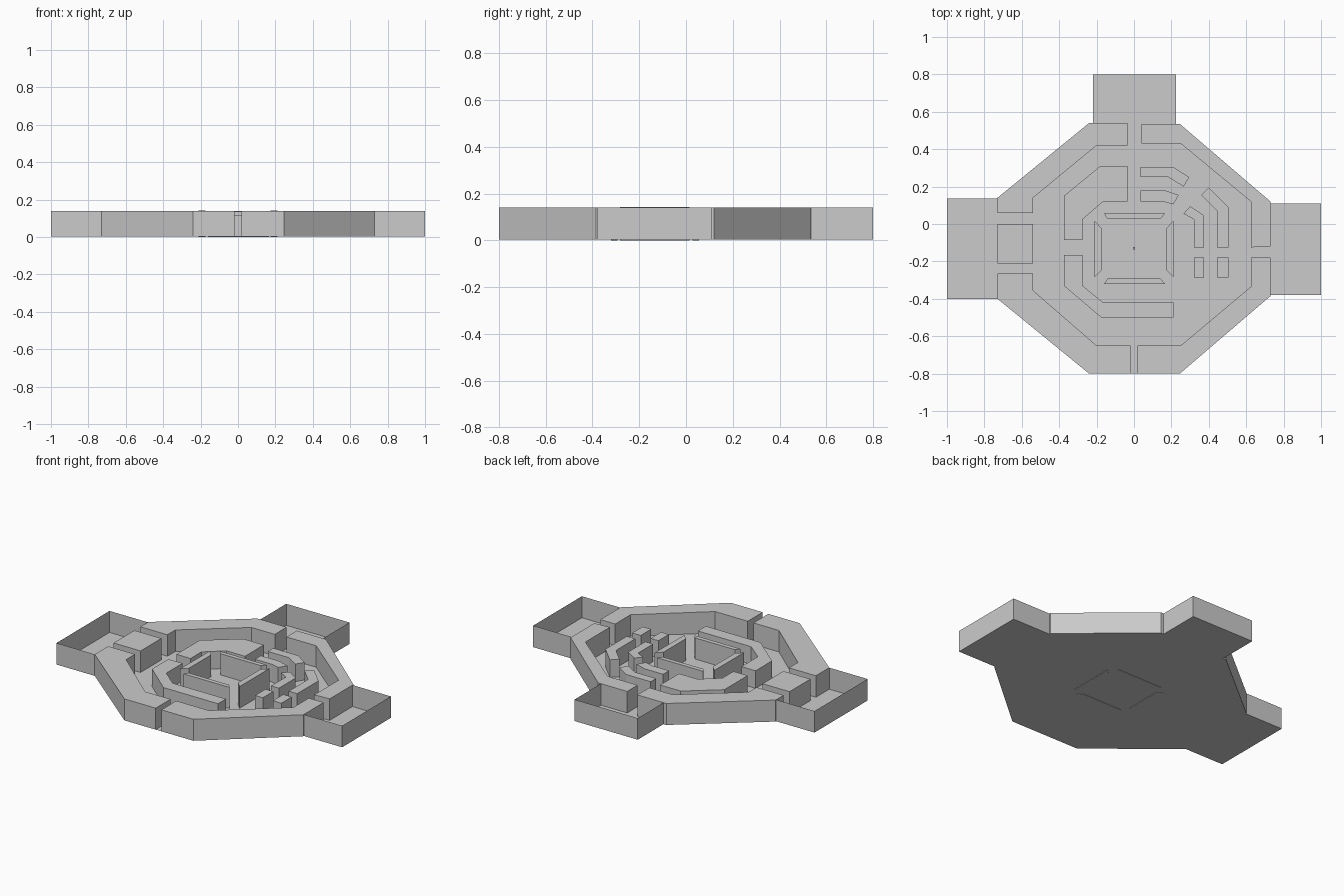
import bpy, bmesh

if "Cube" in bpy.data.objects:
    bpy.data.objects.remove(bpy.data.objects["Cube"])

FLOOR, OUTER, INNER = 0.003, 0.14, 0.115


def finish(name, bm):
    me = bpy.data.meshes.new(name)
    bm.to_mesh(me)
    bm.free()
    ob = bpy.data.objects.new(name, me)
    bpy.context.collection.objects.link(ob)
    return ob


def prism(name, outline, z0, z1):
    """Closed block extruded from a plan outline."""
    bm = bmesh.new()
    f = bm.faces.new([bm.verts.new((x, y, z0)) for x, y in outline])
    r = bmesh.ops.extrude_face_region(bm, geom=[f])
    top = [v for v in r["geom"] if isinstance(v, bmesh.types.BMVert)]
    bmesh.ops.translate(bm, verts=top, vec=(0, 0, z1 - z0))
    bmesh.ops.recalc_face_normals(bm, faces=bm.faces)
    return finish(name, bm)


def rect(x0, x1, y0, y1):
    return [(x0, y0), (x1, y0), (x1, y1), (x0, y1)]


def room(name, path):
    """Thin floor plus three thin walls; path runs around the open side."""
    bm = bmesh.new()
    lo = [bm.verts.new((x, y, FLOOR)) for x, y in path]
    hi = [bm.verts.new((x, y, OUTER)) for x, y in path]
    bm.faces.new(lo[::-1])
    for i in range(3):
        bm.faces.new((lo[i], lo[i + 1], hi[i + 1], hi[i]))
    return finish(name, bm)


# main octagonal floor sheet
bm = bmesh.new()
plan = [(-.24, -.8), (.245, -.8), (.73, -.385), (.73, .12),
        (.245, .535), (-.24, .54), (-.73, .14), (-.73, -.4)]
bm.faces.new([bm.verts.new((x, y, FLOOR)) for x, y in reversed(plan)])
finish("main_floor", bm)

# side rooms
room("left_room", [(-.73, .135), (-1, .135), (-1, -.4), (-.73, -.4)])
room("right_room", [(.73, -.38), (1, -.38), (1, .11), (.73, .11)])
room("back_room", [(.225, .535), (.225, .8), (-.22, .8), (-.22, .535)])

# thick outer wall segments
outer = {
    "outer_wall_back_left": [(-.035, .54), (-.24, .54), (-.73, .14), (-.73, .06),
                             (-.54, .06), (-.54, .14), (-.2, .42), (-.035, .42)],
    "outer_wall_back_right": [(.04, .535), (.245, .535), (.73, .12), (.73, -.12),
                              (.625, -.125), (.625, .12), (.25, .43), (.04, .43)],
    "outer_wall_front_right": [(.73, -.18), (.73, -.385), (.245, -.8), (.02, -.8),
                               (.02, -.65), (.25, -.65), (.625, -.335), (.625, -.18)],
    "outer_wall_front_left": [(-.02, -.8), (-.24, -.8), (-.73, -.4), (-.73, -.265),
                              (-.54, -.265), (-.54, -.355), (-.2, -.65), (-.02, -.65)],
    "outer_wall_left_block": rect(-.73, -.54, -.21, 0),
}
for name, pts in outer.items():
    prism(name, pts, FLOOR, OUTER)

# inner ring walls
inner = {
    "ring_back_left": [(-.035, .31), (-.18, .31), (-.375, .15), (-.375, -.085),
                       (-.275, -.085), (-.275, .025), (-.165, .12), (-.035, .12)],
    "ring_front_left": [(-.375, -.165), (-.375, -.33), (-.175, -.5), (.21, -.5),
                        (.21, -.42), (-.165, -.42), (-.275, -.33), (-.275, -.165)],
    "arc_back_outer": [(.035, .305), (.21, .305), (.295, .25),
                       (.265, .2), (.185, .25), (.035, .25)],
    "arc_back_inner": [(.035, .18), (.165, .18), (.24, .155),
                       (.21, .105), (.155, .12), (.035, .12)],
    "arc_right_outer": [(.4, .195), (.505, .09), (.505, -.125),
                        (.445, -.125), (.445, .07), (.36, .155)],
    "arc_right_inner": [(.3, .095), (.375, .045), (.375, -.125),
                        (.32, -.125), (.32, .025), (.265, .055)],
    "pillar_inner": rect(.32, .375, -.285, -.18),
    "pillar_outer": rect(.445, .505, -.285, -.18),
}
for name, pts in inner.items():
    prism(name, pts, FLOOR, INNER)

# central chamber: mirrored pairs of mitred walls around its centre
CY = -.1325
for s, end, side in ((1, "back", "right"), (-1, "front", "left")):
    prism(f"chamber_wall_{end}",
          [(-.16, CY + s * .1875), (.165, CY + s * .1875),
           (.142, CY + s * .16), (-.142, CY + s * .16)], 0, .138)
    prism(f"chamber_wall_{side}",
          [(s * .21, CY + .148), (s * .173, CY + .11),
           (s * .173, CY - .115), (s * .21, CY - .15)], 0, .142)

# small stud in the middle
prism("centre_stud", rect(-.006, .006, -.136, -.124), FLOOR, .015)
